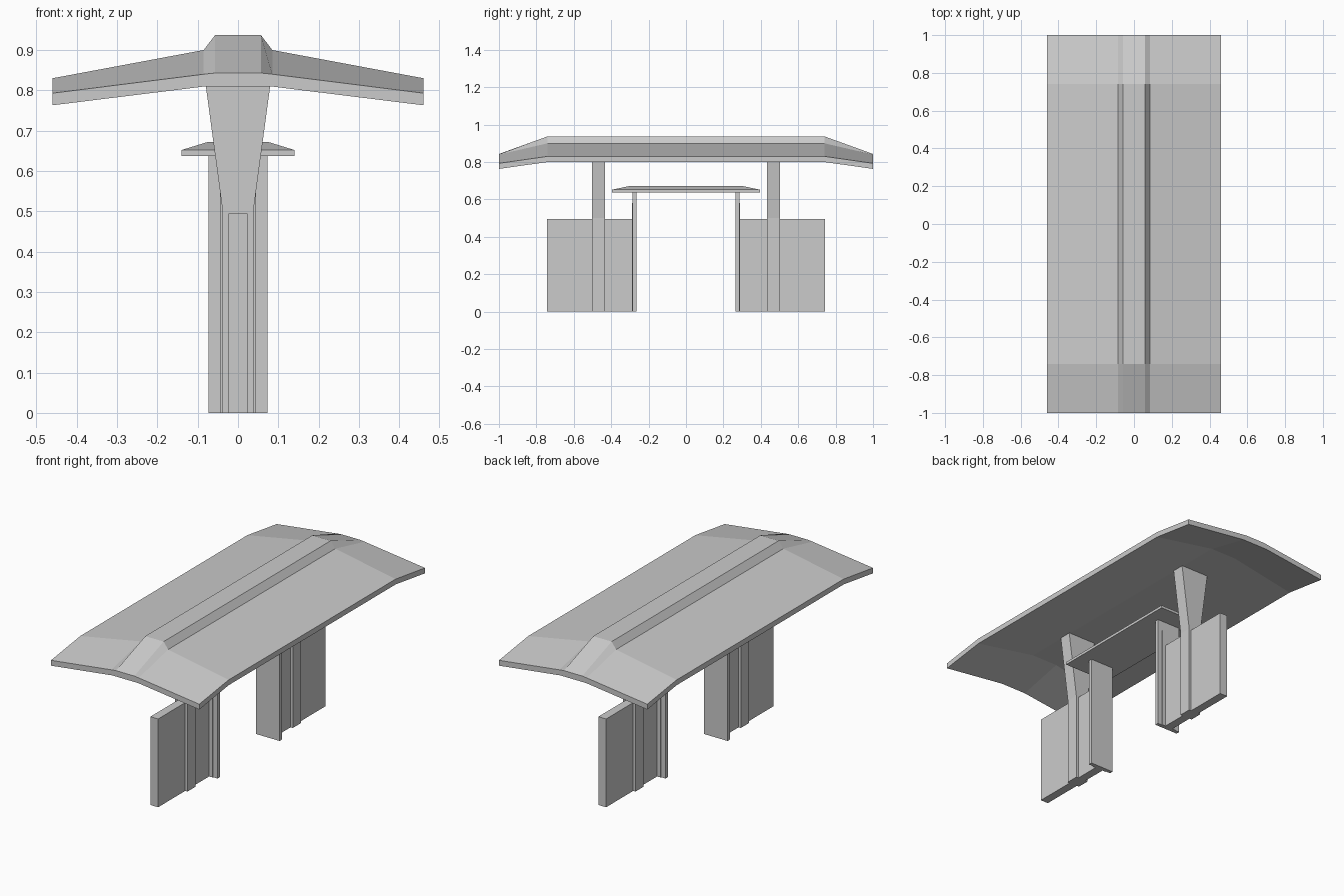
import bpy

if "Cube" in bpy.data.objects:
    bpy.data.objects.remove(bpy.data.objects["Cube"])


def make_mesh(name, verts, faces):
    me = bpy.data.meshes.new(name)
    me.from_pydata(verts, [], faces)
    me.update()
    ob = bpy.data.objects.new(name, me)
    bpy.context.collection.objects.link(ob)
    return ob


def loft(name, rings):
    """Join closed rings of equal length and cap both ends."""
    n = len(rings[0])
    verts = [p for ring in rings for p in ring]
    faces = [tuple(range(n))[::-1], tuple(range(len(verts) - n, len(verts)))]
    for r in range(len(rings) - 1):
        for i in range(n):
            j = (i + 1) % n
            faces.append((r * n + i, r * n + j, (r + 1) * n + j, (r + 1) * n + i))
    return make_mesh(name, verts, faces)


def rect(hx, y0, y1, z):
    return [(-hx, y0, z), (hx, y0, z), (hx, y1, z), (-hx, y1, z)]


def roof_section(y, half_top, thickness_bottom):
    top = half_top + [(-x, z) for x, z in reversed(half_top)]
    bottom = thickness_bottom + [(-x, z) for x, z in reversed(thickness_bottom)]
    # counter-clockwise seen from -y reversed so lofting along +y faces outward
    return [(x, y, z) for x, z in top + bottom[::-1]]


# Main roof: raised ridge in the middle, sloping down to the ends
mid_top = [(0.46, 0.83), (0.085, 0.90), (0.057, 0.937)]
mid_bot = [(0.46, 0.80), (0.08, 0.868)]
end_top = [(0.46, 0.793), (0.085, 0.84), (0.057, 0.843)]
end_bot = [(0.46, 0.763), (0.08, 0.81)]
loft("roof", [roof_section(-1.0, end_top, end_bot),
              roof_section(-0.74, mid_top, mid_bot),
              roof_section(0.74, mid_top, mid_bot),
              roof_section(1.0, end_top, end_bot)])

# Small lower canopy with bevelled top
loft("lower_canopy", [rect(0.14, -0.395, 0.395, 0.637),
                      rect(0.14, -0.395, 0.395, 0.652),
                      rect(0.075, -0.30, 0.30, 0.672)])

# Supports, repeated at both ends
for s, side in ((-1, "front"), (1, "back")):
    def span(hx, a, b, z):
        lo, hi = sorted((s * a, s * b))
        return rect(hx, lo, hi, z)

    # flared column
    loft(side + "_column", [span(0.038, 0.432, 0.502, 0),
                            span(0.038, 0.432, 0.502, 0.5),
                            span(0.088, 0.432, 0.502, 0.872)])
    # low wall along the axis
    loft(side + "_wall", [span(0.024, 0.288, 0.742, z) for z in (0, 0.495)])
    # cross panel carrying the lower canopy
    loft(side + "_cross_panel", [span(0.073, 0.265, 0.286, z) for z in (0, 0.64)])
    # thin backing plate
    loft(side + "_backing_plate", [span(0.045, 0.284, 0.29, z) for z in (0, 0.58)])

# Consistent outward normals
import bmesh
for ob in bpy.data.objects:
    bm = bmesh.new()
    bm.from_mesh(ob.data)
    bmesh.ops.recalc_face_normals(bm, faces=bm.faces)
    bm.to_mesh(ob.data)
    bm.free()
